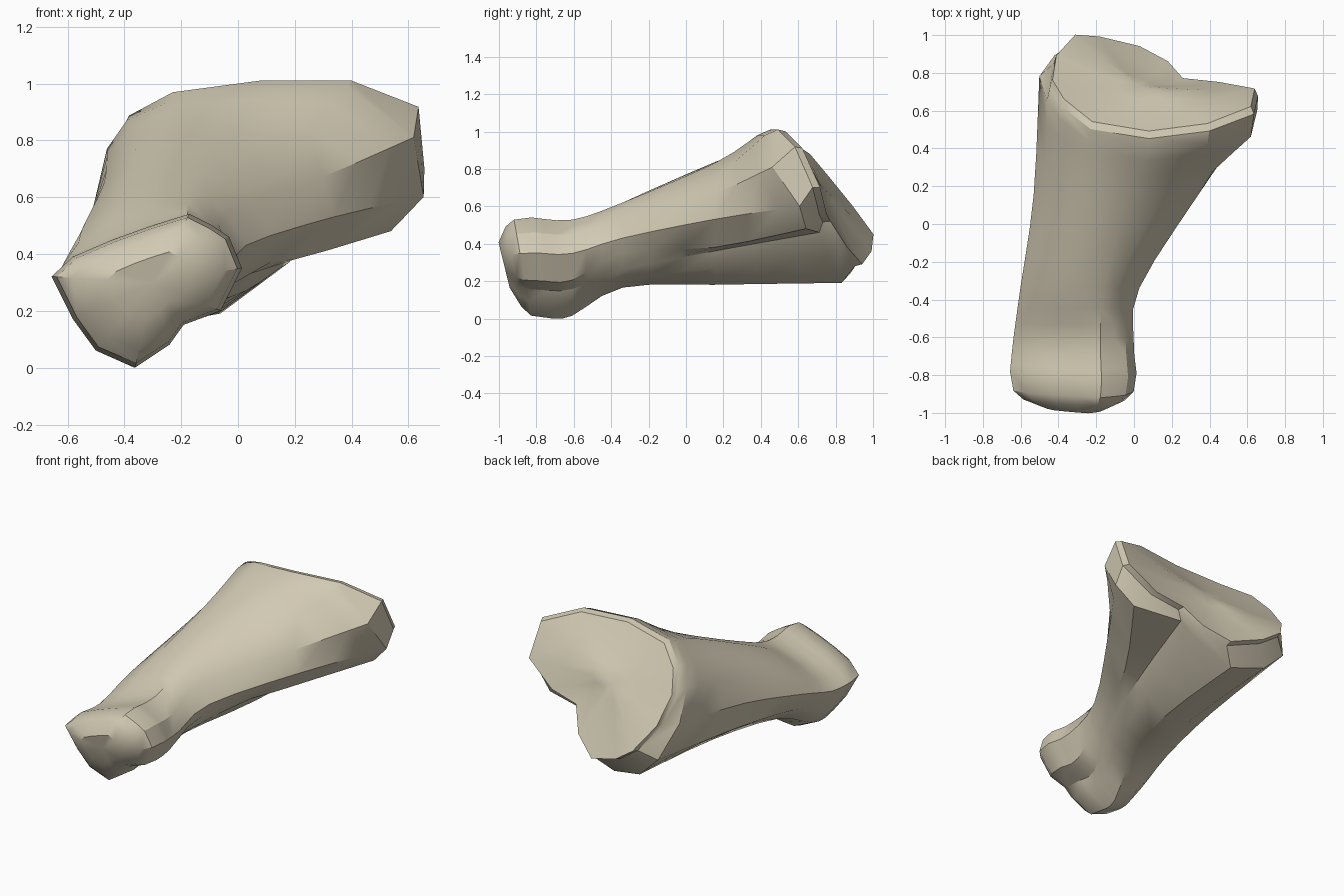
import bpy, bmesh, math
from mathutils import Vector

if "Cube" in bpy.data.objects:
    bpy.data.objects.remove(bpy.data.objects["Cube"])

# Cross-sections (x, z), all starting at the flange tip and going over the top
front_head = [(-.03, .46), (-.09, .5), (-.17, .54), (-.3, .5), (-.44, .45), (-.58, .39), (-.655, .32),
              (-.58, .17), (-.5, .06), (-.36, 0), (-.24, .08), (-.19, .15), (-.06, .2), (.015, .35)]
shaft = [(-.04, .54), (-.1, .59), (-.16, .62), (-.28, .62), (-.42, .57), (-.55, .48), (-.6, .39),
         (-.54, .27), (-.42, .18), (-.27, .165), (-.14, .2), (-.07, .26), (-.01, .35), (.03, .43)]
flare = [(.3, .67), (.16, .77), (-.02, .83), (-.2, .835), (-.36, .77), (-.47, .65), (-.53, .5),
         (-.47, .32), (-.3, .2), (-.12, .18), (.03, .27), (.09, .36), (.2, .38), (.34, .53)]
back_head = [(.62, .81), (.39, .98), (.08, .98), (-.23, .94), (-.39, .87), (-.46, .77), (-.5, .6),
             (-.42, .38), (-.28, .245), (-.06, .19), (.15, .35), (.23, .46), (.54, .48), (.655, .6)]
# Edge of the joint face (x, y, z)
rim = [(.62, .62, .91), (.39, .53, 1), (.08, .49, 1), (-.22, .54, .96), (-.37, .66, .88),
       (-.43, .76, .76), (-.41, .89, .6), (-.31, 1, .45), (-.18, .99, .36), (.03, .94, .29),
       (.18, .86, .38), (.26, .77, .52), (.45, .75, .56), (.64, .715, .7)]
rim = [Vector(p) for p in rim]


def section(profile, y, tilt=0.0, factor=1.0):
    """Ring from a profile, leaning forward with height and scaled about its middle."""
    mx, mz = (sum(c) / len(profile) for c in zip(*profile))
    return [Vector((mx + (x - mx) * factor, y - tilt * z, mz + (z - mz) * factor))
            for x, z in profile]


def blend(a, b, c, d, t):
    """Smooth curve between b and c."""
    return 0.5 * (2 * b + (c - a) * t + (2 * a - 5 * b + 4 * c - d) * t ** 2
                  + (3 * b - a - 3 * c + d) * t ** 3)


# Key rings from front to back
wall = [Vector((x, p.y - 0.11, z)) for (x, z), p in zip(back_head, rim)]
wall[0].y -= 0.05
wall[11].y += 0.05
keys = [section(front_head, -0.72, 0.2), section(front_head, -0.61, 0, 0.95),
        section(shaft, -0.34), section(flare, 0.15), wall]

# Rounded front end
rings = [section(front_head, -0.945, 0.11, 0.45), section(front_head, -0.88, 0.16, 0.8),
         section(front_head, -0.83, 0.17, 0.95)]
# Shaft
steps = 3
for k in range(len(keys) - 1):
    a, d = keys[max(k - 1, 0)], keys[min(k + 2, len(keys) - 1)]
    for s in range(steps):
        rings.append([blend(*p, s / steps) for p in zip(a, keys[k], keys[k + 1], d)])
rings.append(wall)
# Bevelled rim and dished joint face
middle = sum(rim, Vector()) / len(rim)
rings.append([Vector((middle.x + (p.x - middle.x) * 1.03, p.y - 0.04,
                      middle.z + (p.z - middle.z) * 1.03)) for p in rim])
rings.append(rim)
dish = Vector((0.03, 0.73, 0.71))
for f, dip in ((0.6, 0.015), (0.25, 0.01)):
    rings.append([dish.lerp(p, f) - Vector((0, dip, 0)) for p in rim])

bm = bmesh.new()
loops = [[bm.verts.new(p) for p in ring] for ring in rings]
n = len(rim)
for lower, upper in zip(loops, loops[1:]):
    for i in range(n):
        j = (i + 1) % n
        bm.faces.new((lower[i], lower[j], upper[j], upper[i]))
for loop in (loops[0], loops[-1]):
    tip = bm.verts.new(sum((v.co for v in loop), Vector()) / n)
    for i in range(n):
        bm.faces.new((loop[i], loop[(i + 1) % n], tip))
bmesh.ops.recalc_face_normals(bm, faces=bm.faces)

# Centre on the ground
for axis in range(3):
    vals = [v.co[axis] for v in bm.verts]
    shift = min(vals) if axis == 2 else (min(vals) + max(vals)) / 2
    for v in bm.verts:
        v.co[axis] -= shift

mesh = bpy.data.meshes.new("bone")
bm.to_mesh(mesh)
bm.free()
bone = bpy.data.objects.new("bone", mesh)
bpy.context.collection.objects.link(bone)

# Bone colour
mat = bpy.data.materials.new("bone_beige")
mat.use_nodes = True
color = (0.64, 0.585, 0.45, 1)
mat.diffuse_color = color
mat.node_tree.nodes["Principled BSDF"].inputs["Base Color"].default_value = color
mesh.materials.append(mat)

bpy.context.view_layer.objects.active = bone
bone.select_set(True)
bpy.ops.object.shade_smooth_by_angle(angle=math.radians(32))
